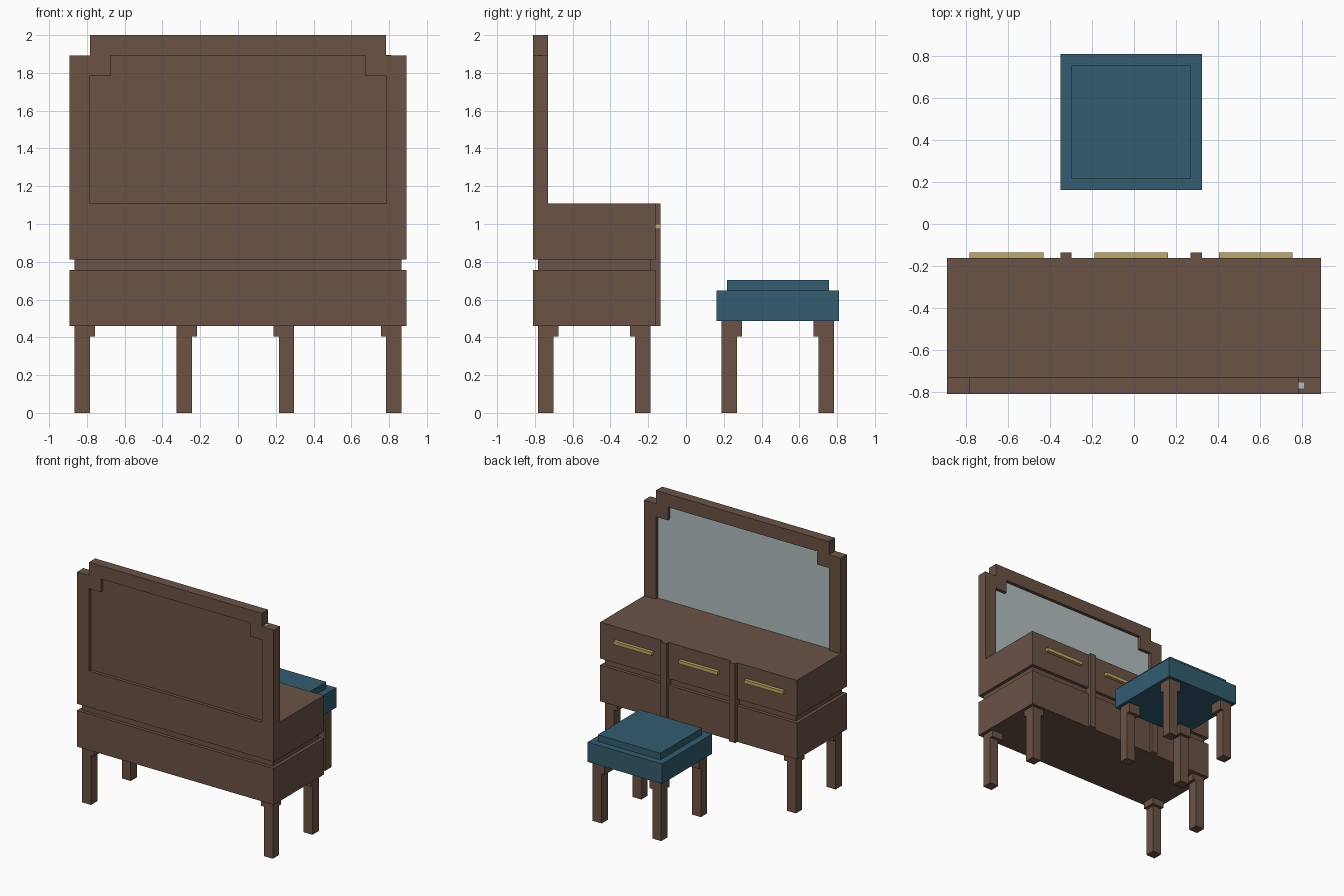
import bpy, bmesh

if "Cube" in bpy.data.objects:
    bpy.data.objects.remove(bpy.data.objects["Cube"])

U = 2 / 74  # one block unit of the model


def material(name, rgb):
    m = bpy.data.materials.new(name)
    m.diffuse_color = (*rgb, 1)
    m.use_nodes = True
    m.node_tree.nodes["Principled BSDF"].inputs["Base Color"].default_value = m.diffuse_color
    return m


WOOD = material("dark wood", (0.147, 0.085, 0.060))
BLUE = material("blue fabric", (0.033, 0.107, 0.160))
BRASS = material("brass", (0.52, 0.39, 0.13))
GLASS = material("mirror glass", (0.45, 0.52, 0.54))


def extrude_profile(name, points, y0, y1, mat):
    """Extrude an x-z outline from y0 to y1 (block units)."""
    bm = bmesh.new()
    face = bm.faces.new([bm.verts.new((x * U, y0 * U, z * U)) for x, z in points])
    ext = bmesh.ops.extrude_face_region(bm, geom=[face])["geom"]
    verts = [g for g in ext if isinstance(g, bmesh.types.BMVert)]
    bmesh.ops.translate(bm, verts=verts, vec=(0, (y1 - y0) * U, 0))
    bmesh.ops.recalc_face_normals(bm, faces=bm.faces)
    me = bpy.data.meshes.new(name)
    bm.to_mesh(me)
    bm.free()
    me.materials.append(mat)
    ob = bpy.data.objects.new(name, me)
    bpy.context.collection.objects.link(ob)
    return ob


def box(name, x, y, z, mat):
    pts = [(x[0], z[0]), (x[1], z[0]), (x[1], z[1]), (x[0], z[1])]
    return extrude_profile(name, pts, y[0], y[1], mat)


def legs(name, x0, x1, y0, y1, top):
    """Four legs at the corners, each with a collar stepping inwards."""
    for i, (x, sx) in enumerate(((x0, 1), (x1, -1))):
        for j, (y, sy) in enumerate(((y0, 1), (y1, -1))):
            tag = f"{name}_{i * 2 + j + 1}"
            box(tag, sorted((x, x + 3 * sx)), sorted((y, y + 3 * sy)), (0, 15), WOOD)
            box(tag + "_collar", sorted((x, x + 4 * sx)), sorted((y, y + 4 * sy)),
                (15, top), WOOD)


# Dresser body: two drawer rows with a narrower waist between
box("lower_drawers", (-33, 33), (-30, -6), (17, 28), WOOD)
box("waist", (-32, 32), (-29, -7), (28, 30), WOOD)
box("upper_drawers", (-33, 33), (-30, -6), (30, 41), WOOD)
for i, x in enumerate((-13, 10)):
    box(f"divider_{i + 1}", (x, x + 2), (-7, -5), (17, 41), WOOD)
for i, x in enumerate((-29, -7, 15)):
    box(f"drawer_handle_{i + 1}", (x, x + 13), (-6, -5), (36, 37), BRASS)
legs("dresser_leg", -32, 32, -29, -7, 17)

# Mirror frame with stepped corners, mirrored half outline
half = [(33, 41), (33, 70), (29, 70), (29, 74)]
inner = [(29, 41), (29, 66), (25, 66), (25, 70)]


def flip(pts):
    return [(-x, z) for x, z in pts]


extrude_profile("mirror_frame",
                half + flip(half)[::-1] + flip(inner) + inner[::-1],
                -30, -27, WOOD)

# Recessed backing and mirror glass share the frame opening
opening = inner + flip(inner)[::-1]
extrude_profile("mirror_backing", opening, -29, -28.25, WOOD)
extrude_profile("mirror_glass", opening, -28.25, -28, GLASS)
# Small glass chip showing on the step of the frame
box("glass_chip", (29, 30), (-29, -28), (70, 70.08), GLASS)

# Stool
box("stool_seat", (-13, 12), (6, 30), (18, 24), BLUE)
box("stool_cushion", (-11, 10), (8, 28), (24, 26), BLUE)
legs("stool_leg", -12, 11, 7, 29, 18)
